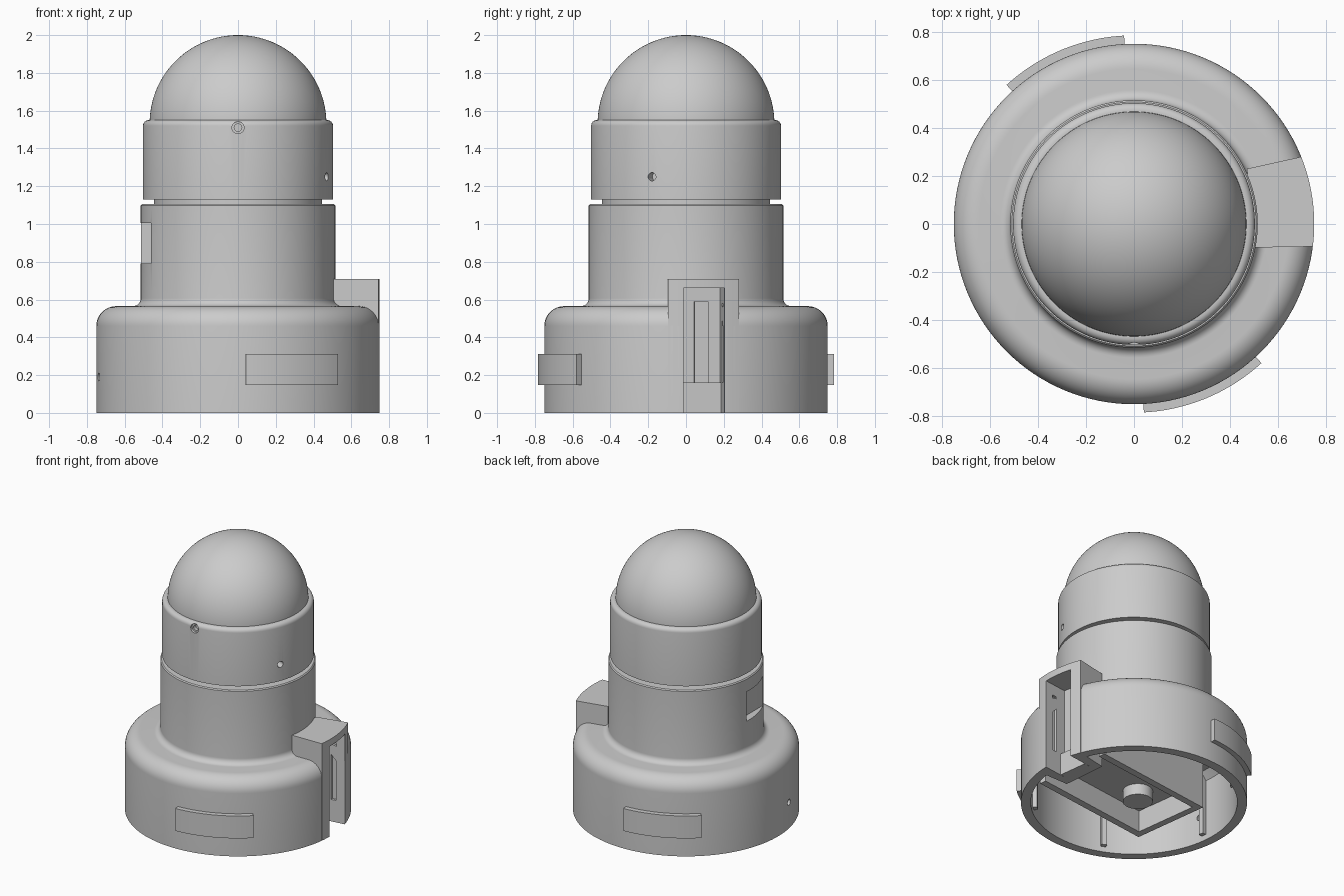
import bpy, bmesh, math
from mathutils import Matrix, Vector

if "Cube" in bpy.data.objects:
    bpy.data.objects.remove(bpy.data.objects["Cube"], do_unlink=True)

grey = bpy.data.materials.new("light_grey")
grey.diffuse_color = (0.6, 0.6, 0.6, 1)
grey.use_nodes = True
grey.node_tree.nodes["Principled BSDF"].inputs["Base Color"].default_value = (0.6, 0.6, 0.6, 1)

AXIS = math.radians(7.4)  # direction of the side bracket


def finish(name, bm):
    bmesh.ops.remove_doubles(bm, verts=bm.verts, dist=1e-5)
    bmesh.ops.recalc_face_normals(bm, faces=bm.faces)
    mesh = bpy.data.meshes.new(name)
    bm.to_mesh(mesh)
    bm.free()
    mesh.materials.append(grey)
    ob = bpy.data.objects.new(name, mesh)
    bpy.context.collection.objects.link(ob)
    return ob


def arc(cx, cz, r, a0, a1, n):
    return [(cx + r * math.cos(math.radians(a0 + (a1 - a0) * i / n)),
             cz + r * math.sin(math.radians(a0 + (a1 - a0) * i / n))) for i in range(n + 1)]


def lathe(name, profile, steps=128):
    bm = bmesh.new()
    vs = [bm.verts.new((r, 0, z)) for r, z in profile]
    es = [bm.edges.new(p) for p in zip(vs, vs[1:])]
    bmesh.ops.spin(bm, geom=vs + es, axis=(0, 0, 1), cent=(0, 0, 0),
                   angle=math.tau, steps=steps, use_duplicate=False)
    return finish(name, bm)


def prism(name, outline, z0, z1):
    bm = bmesh.new()
    face = bm.faces.new([bm.verts.new((x, y, z0)) for x, y in outline])
    new = bmesh.ops.extrude_face_region(bm, geom=[face])["geom"]
    bmesh.ops.translate(bm, vec=(0, 0, z1 - z0), verts=[g for g in new if isinstance(g, bmesh.types.BMVert)])
    return finish(name, bm)


def block(name, u0, u1, v0, v1, z0, z1, angle=AXIS):
    c, s = math.cos(angle), math.sin(angle)
    pts = [(u0, v0), (u1, v0), (u1, v1), (u0, v1)]
    return prism(name, [(u * c - v * s, u * s + v * c) for u, v in pts], z0, z1)


def sector(name, r0, r1, a0, a1, z0, z1, n=20):
    return prism(name, arc(0, 0, r1, a0, a1, n) + arc(0, 0, r0, a1, a0, n), z0, z1)


def radial_pin(angle, z, radius, r0, r1):
    d = Vector((math.cos(math.radians(angle)), math.sin(math.radians(angle)), 0))
    bm = bmesh.new()
    m = Matrix.Translation(d * (r0 + r1) / 2 + Vector((0, 0, z))) @ d.to_track_quat('Z', 'Y').to_matrix().to_4x4()
    bmesh.ops.create_cone(bm, cap_ends=True, segments=24, radius1=radius, radius2=radius,
                          depth=r1 - r0, matrix=m)
    return finish("cutter", bm)


def cut(ob, cutter):
    bpy.context.view_layer.objects.active = ob
    mod = ob.modifiers.new("cut", 'BOOLEAN')
    mod.operation, mod.solver, mod.object = 'DIFFERENCE', 'EXACT', cutter
    bpy.ops.object.modifier_apply(modifier=mod.name)
    bpy.data.objects.remove(cutter, do_unlink=True)


# Hollow base, neck, groove and upper collar as one turned body
profile = [(0, 0.5), (0.64, 0.5), (0.685, 0.45), (0.685, 0), (0.75, 0)]
profile += arc(0.645, 0.46, 0.105, 0, 90, 12)
profile += arc(0.557, 0.607, 0.042, 270, 180, 8)
profile += [(0.515, 1.098), (0.508, 1.105), (0.445, 1.105), (0.445, 1.13), (0.503, 1.13)]
profile += arc(0.473, 1.52, 0.03, 0, 90, 6)
profile += [(0, 1.55)]
body = lathe("body", profile)

# Dome
dome = lathe("dome", [(0, 1.53), (0.468, 1.53)] + arc(0, 1.532, 0.468, 0, 90, 32))

# Bracket on the left side, wedge shaped with a rounded outer face
bracket = prism("bracket", arc(0, 0, 0.75, -7.2, 21.9, 12) + [(0.47, 0.23), (0.5, -0.098)], 0, 0.71)

# Vertical slot with guide grooves, open at the bottom
for ob in (body, bracket):
    cut(ob, block("cutter", 0.56, 0.9, -0.11, 0.11, -0.1, 0.66))
cut(bracket, block("cutter", 0.64, 0.68, -0.128, 0.128, 0.16, 0.58))
block("slot_sill", 0.52, 0.6, -0.109, 0.109, 0, 0.16)
block("slot_rail", 0.55, 0.585, -0.03, 0.045, 0.16, 0.59)

# Small holes and the neck notch
for pin in ((-21, 1.25, 0.022, 0.44, 0.6), (-90, 1.51, 0.032, 0.485, 0.6),
            (-90, 1.51, 0.02, 0.46, 0.6), (190.7, 0.19, 0.022, 0.6, 0.85)):
    cut(body, radial_pin(*pin))
cut(body, block("cutter", -0.6, -0.46, -0.26, 0.036, 0.79, 1.005, 0))

# Raised pads on opposite sides of the base
sector("front_pad", 0.74, 0.785, -87, -47.5, 0.148, 0.312)
sector("back_pad", 0.74, 0.785, 93, 132.5, 0.148, 0.312)

# Tray frame inside the base
for name, v in (("tray_right_wall", -0.29), ("tray_left_wall", 0.24)):
    block(name, -0.36, 0.605, v, v + 0.05, 0.002, 0.5)
block("tray_end_wall", -0.36, -0.31, -0.24, 0.24, 0.002, 0.5)
block("tray_plate", -0.31, 0.5, -0.24, 0.24, 0.16, 0.2)
prism("tray_boss", [(x - 0.1, y - 0.08) for x, y in arc(0, 0, 0.1, 0, 345, 23)], 0.08, 0.16)

# Ribs on the inside of the base wall
for k in range(1, 6):
    block("inner_rib_%d" % k, 0.655, 0.7, -0.018, 0.018, 0.04, 0.48, AXIS + k * math.pi / 3)

# Smooth shading with sharp edges kept
bpy.ops.object.select_all(action='DESELECT')
for ob in bpy.context.collection.objects:
    if ob.type == 'MESH':
        ob.select_set(True)
bpy.context.view_layer.objects.active = body
bpy.ops.object.shade_smooth_by_angle(angle=math.radians(30))
